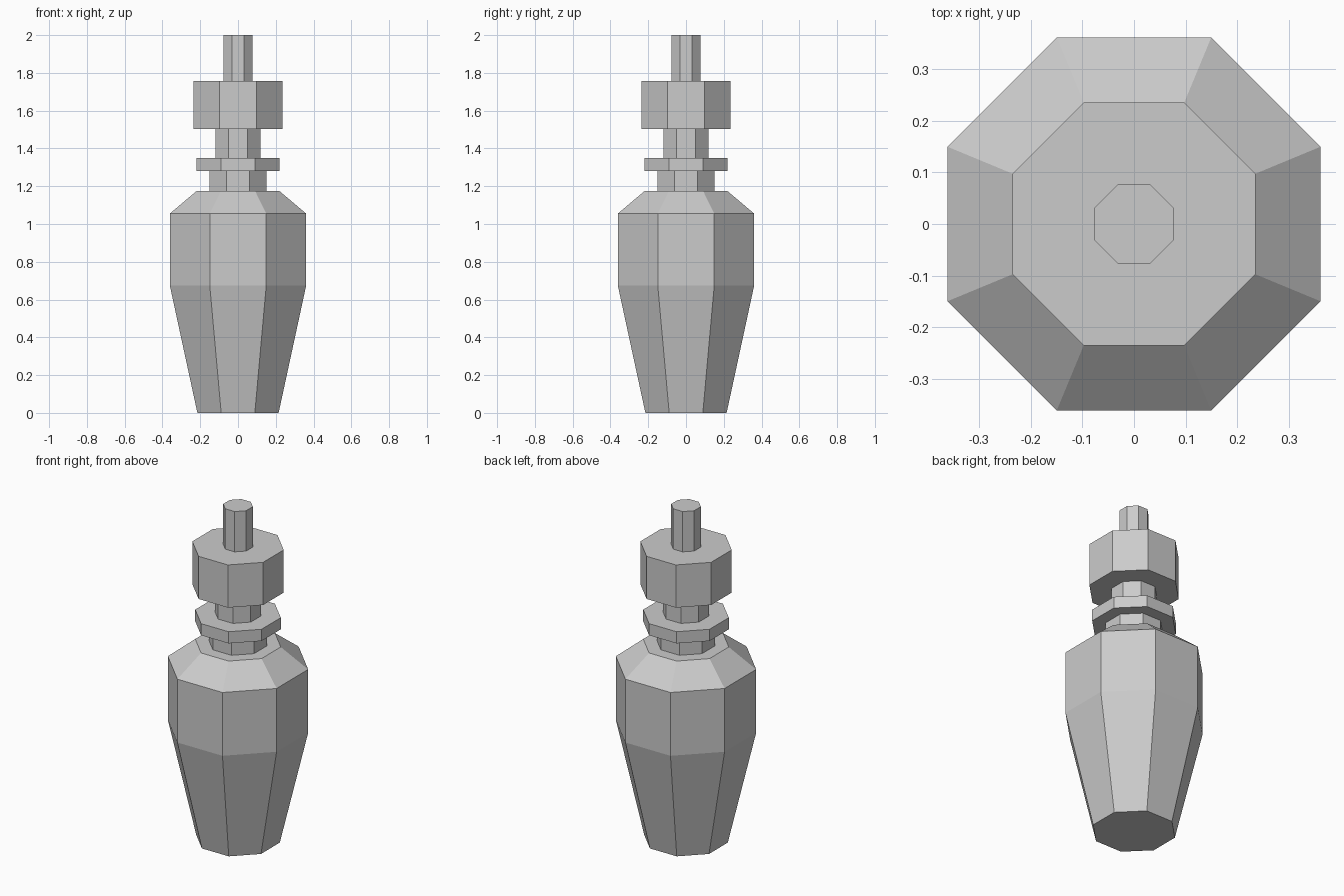
import bpy
import bmesh
import math

cube = bpy.data.objects.get("Cube")
if cube:
    bpy.data.objects.remove(cube, do_unlink=True)

SIDES = 8

grey = bpy.data.materials.new("plain grey")
grey.use_nodes = True
colour = (0.6, 0.6, 0.6, 1.0)
grey.diffuse_color = colour
grey.node_tree.nodes["Principled BSDF"].inputs["Base Color"].default_value = colour


def octagonal_part(name, profile, cap_bottom=True, cap_top=True):
    """Lathe (half width across flats, height) pairs into a flat-sided part."""
    bm = bmesh.new()
    rings = []
    for half_width, z in profile:
        radius = half_width / math.cos(math.pi / SIDES)
        angles = [(i + 0.5) * math.tau / SIDES for i in range(SIDES)]
        rings.append([bm.verts.new((radius * math.cos(a), radius * math.sin(a), z))
                      for a in angles])
    for low, high in zip(rings, rings[1:]):
        for i in range(SIDES):
            j = (i + 1) % SIDES
            bm.faces.new((low[i], low[j], high[j], high[i]))
    if cap_bottom:
        bm.faces.new(rings[0][::-1])
    if cap_top:
        bm.faces.new(rings[-1])
    mesh = bpy.data.meshes.new(name)
    bm.to_mesh(mesh)
    bm.free()
    mesh.materials.append(grey)
    obj = bpy.data.objects.new(name, mesh)
    bpy.context.collection.objects.link(obj)
    return obj


# Tapered bottle body with sloping shoulder
octagonal_part("body", [(0.215, 0), (0.361, 0.675), (0.361, 1.055), (0.22, 1.174)])
# Necks and stem leave their hidden ends open against the wider parts
octagonal_part("lower_neck", [(0.15, 1.174), (0.15, 1.28)], False, False)
octagonal_part("collar", [(0.22, 1.28), (0.22, 1.35)])
octagonal_part("upper_neck", [(0.119, 1.35), (0.119, 1.502)], False, False)
octagonal_part("cap", [(0.235, 1.502), (0.235, 1.758)])
octagonal_part("stem", [(0.076, 1.758), (0.076, 2.0)], False, True)
